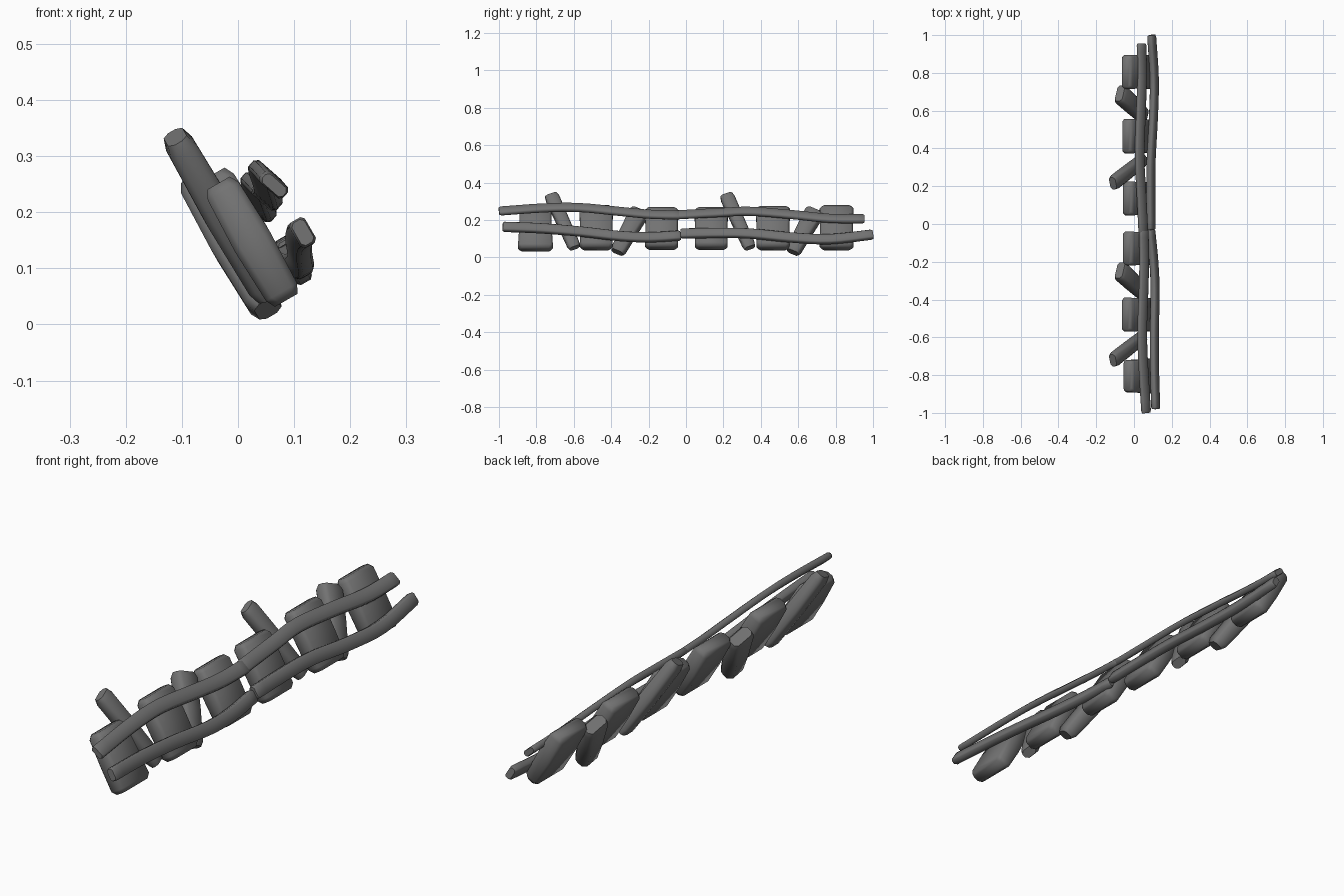
import bpy, bmesh
from mathutils import Vector

if "Cube" in bpy.data.objects:
    bpy.data.objects.remove(bpy.data.objects["Cube"])

# The fence leans towards -x: N is the normal of the leaning plane
N = Vector((0.866, 0, 0.5))

# Dark grey for the whole fence
dark = bpy.data.materials.new("dark_wood")
dark.diffuse_color = (0.17, 0.17, 0.17, 1)
dark.use_nodes = True
dark.node_tree.nodes["Principled BSDF"].inputs["Base Color"].default_value = dark.diffuse_color


def on_plane(y, z, n):
    """Point at given y, z and distance n from the origin along the fence normal."""
    return Vector(((n - 0.5 * z) / 0.866, y, z))


def loft(name, pts, sizes, bevel, normal=N):
    """Chamfered rectangular section swept along pts; sizes = (half width, half thickness)."""
    bm = bmesh.new()
    rings = []
    for i, p in enumerate(pts):
        t = (pts[min(i + 1, len(pts) - 1)] - pts[max(i - 1, 0)]).normalized()
        side = t.cross(normal).normalized()
        nor = side.cross(t).normalized()
        w, h = sizes[i]
        c = min(bevel, 0.6 * h)
        sec = [(w, h - c), (w - c, h), (c - w, h), (-w, h - c),
               (-w, c - h), (c - w, -h), (w - c, -h), (w, c - h)]
        rings.append([bm.verts.new(p + side * a + nor * b) for a, b in sec])
    for r0, r1 in zip(rings, rings[1:]):
        for k in range(8):
            j = (k + 1) % 8
            bm.faces.new((r0[k], r0[j], r1[j], r1[k]))
    bm.faces.new(rings[0])
    bm.faces.new(rings[-1])
    bmesh.ops.recalc_face_normals(bm, faces=bm.faces)
    me = bpy.data.meshes.new(name)
    bm.to_mesh(me)
    bm.free()
    me.materials.append(dark)
    ob = bpy.data.objects.new(name, me)
    bpy.context.collection.objects.link(ob)
    bpy.context.view_layer.objects.active = ob
    ob.select_set(True)
    bpy.ops.object.shade_smooth_by_angle(angle=0.95)
    ob.select_set(False)


def plank(name, y0, z0, y1, z1, n, w0, w1, h):
    """Straight plank with chamfered ends and a slight belly."""
    a, b = on_plane(y0, z0, n), on_plane(y1, z1, n)
    pts, sizes = [], []
    for f, ws, hs in ((0, .88, .68), (.07, 1, .94), (.5, .97, 1.06), (.93, 1, .94), (1, .88, .68)):
        pts.append(a.lerp(b, f))
        sizes.append(((w0 + (w1 - w0) * f) * ws, h * hs))
    loft(name, pts, sizes, 0.012)


def rail(name, path, n0, n1, w, h, normal):
    """Wavy rail: Catmull-Rom through (y, z) points, n runs from n0 to n1."""
    ctrl = [on_plane(y, z, n0 + (n1 - n0) * i / (len(path) - 1)) for i, (y, z) in enumerate(path)]
    ctrl = [2 * ctrl[0] - ctrl[1]] + ctrl + [2 * ctrl[-1] - ctrl[-2]]
    pts = []
    for i in range(1, len(ctrl) - 2):
        a, b, c, d = ctrl[i - 1:i + 3]
        for k in range(4):
            t = k / 4
            pts.append(0.5 * (2 * b + (c - a) * t + (2 * a - 5 * b + 4 * c - d) * t * t
                              + (3 * b - a - 3 * c + d) * t ** 3))
    pts.append(ctrl[-2])
    # small chamfer at both ends
    pts.insert(1, pts[0].lerp(pts[1], 0.2))
    pts.insert(-1, pts[-1].lerp(pts[-2], 0.2))
    sizes = [(w, h)] * len(pts)
    sizes[0] = sizes[-1] = (w * .88, h * .8)
    loft(name, pts, sizes, 0.006, normal)


# Upright wide planks
for i, (y, z0, z1, w0, w1) in enumerate((
        (-.805, .043, .252, .094, .085), (-.48, .050, .268, .088, .090),
        (-.13, .052, .258, .088, .090), (.135, .052, .258, .088, .090),
        (.465, .050, .264, .088, .092), (.805, .050, .268, .090, .090))):
    plank(f"wide_plank_{i + 1}", y, z0, y, z1, .096, w0, w1, .034)

# Slanted narrow planks, repeated in each fence section
for i, dy in enumerate((0, .937)):
    plank(f"long_slanted_plank_{i + 1}", -.595 + dy, .052, -.722 + dy, .334, .070, .033, .038, .028)
    plank(f"short_slanted_plank_{i + 1}", -.367 + dy, .028, -.245 + dy, .250, .060, .038, .052, .033)

# Wavy rails, two per section; the upper ones face more upward
UP = Vector((0.66, 0, 0.75))
rail("upper_rail_1", ((-1, .248), (-.76, .265), (-.57, .267), (-.35, .246), (-.19, .231), (-.03, .227)),
     .180, .158, .028, .013, UP)
rail("lower_rail_1", ((-.98, .164), (-.78, .156), (-.57, .139), (-.35, .114), (-.19, .108), (-.03, .117)),
     .182, .135, .026, .016, N)
rail("upper_rail_2", ((-.05, .228), (.18, .240), (.34, .247), (.56, .230), (.77, .209), (.955, .207)),
     .157, .138, .028, .013, UP)
rail("lower_rail_2", ((-.03, .128), (.18, .131), (.34, .128), (.56, .107), (.77, .098), (1, .123)),
     .143, .142, .026, .016, N)
